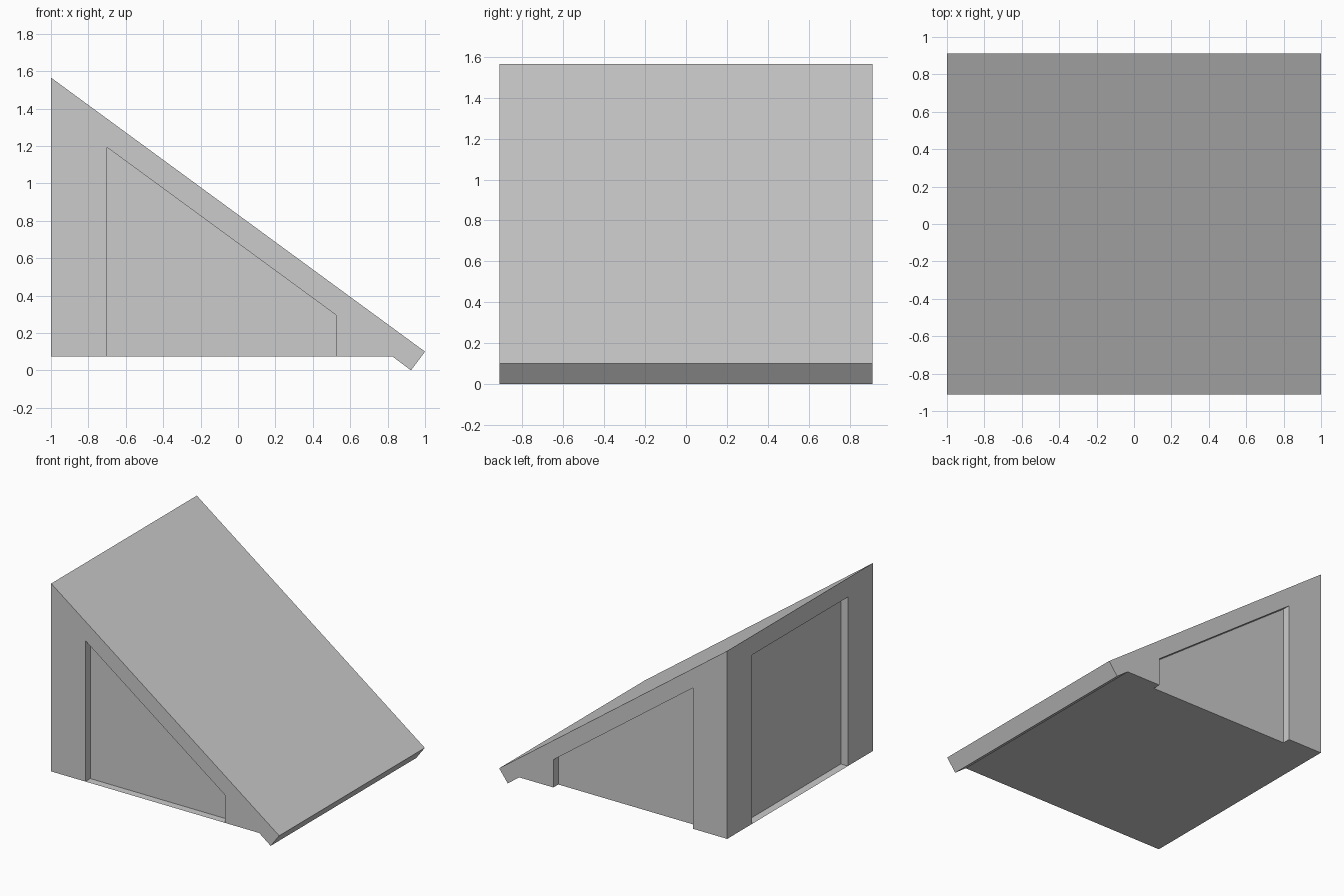
import bpy, bmesh
from mathutils import Vector

if "Cube" in bpy.data.objects:
    bpy.data.objects.remove(bpy.data.objects["Cube"])

BASE, HALF, DEPTH = 0.075, 0.912, 0.062


def prism(name, points, sweep):
    """Extrude a planar outline along a vector."""
    bm = bmesh.new()
    face = bm.faces.new([bm.verts.new(p) for p in points])
    if sweep:
        ext = bmesh.ops.extrude_face_region(bm, geom=[face])
        verts = [g for g in ext["geom"] if isinstance(g, bmesh.types.BMVert)]
        bmesh.ops.translate(bm, verts=verts, vec=Vector(sweep))
        bmesh.ops.recalc_face_normals(bm, faces=bm.faces)
    mesh = bpy.data.meshes.new(name)
    bm.to_mesh(mesh)
    bm.free()
    obj = bpy.data.objects.new(name, mesh)
    bpy.context.collection.objects.link(obj)
    return obj


def cut(body, cutter):
    """Apply a boolean difference and discard the cutter."""
    cutter.hide_render = True
    mod = body.modifiers.new("recess", 'BOOLEAN')
    mod.operation, mod.solver, mod.object = 'DIFFERENCE', 'EXACT', cutter
    bpy.context.view_layer.objects.active = body
    bpy.ops.object.modifier_apply(modifier=mod.name)
    bpy.data.objects.remove(cutter)


# Wedge body with the lip at the low eave
outline = [(-1, BASE), (-1, 1.565), (1, 0.1), (0.925, 0), (0.825, BASE)]
wedge = prism("wedge_body", [(x, -HALF, z) for x, z in outline], (0, 2 * HALF, 0))

# Sloped recesses in the front and back
panel = [(-0.7, -0.1), (-0.7, 1.192), (0.525, 0.295), (0.525, -0.1)]
for side in (-1, 1):
    y = side * (HALF - DEPTH)
    cut(wedge, prism("side_cutter", [(x, y, z) for x, z in panel], (0, side * 0.3, 0)))

# Rectangular recess in the tall left wall
tall = [(-0.6, -0.1), (0.6, -0.1), (0.6, 1.415), (-0.6, 1.415)]
cut(wedge, prism("wall_cutter", [(-1 + DEPTH, y, z) for y, z in tall], (-0.3, 0, 0)))


def sill(name, x0, x1, y0, y1):
    """Thin floor sheet facing down."""
    prism(name, [(x0, y0, BASE), (x0, y1, BASE), (x1, y1, BASE), (x1, y0, BASE)], None)


# Floors of the front and left recesses (the back one is open below)
sill("front_recess_floor", -0.7, 0.525, -HALF, -HALF + DEPTH)
sill("left_recess_floor", -1, -1 + DEPTH, -0.6, 0.6)
